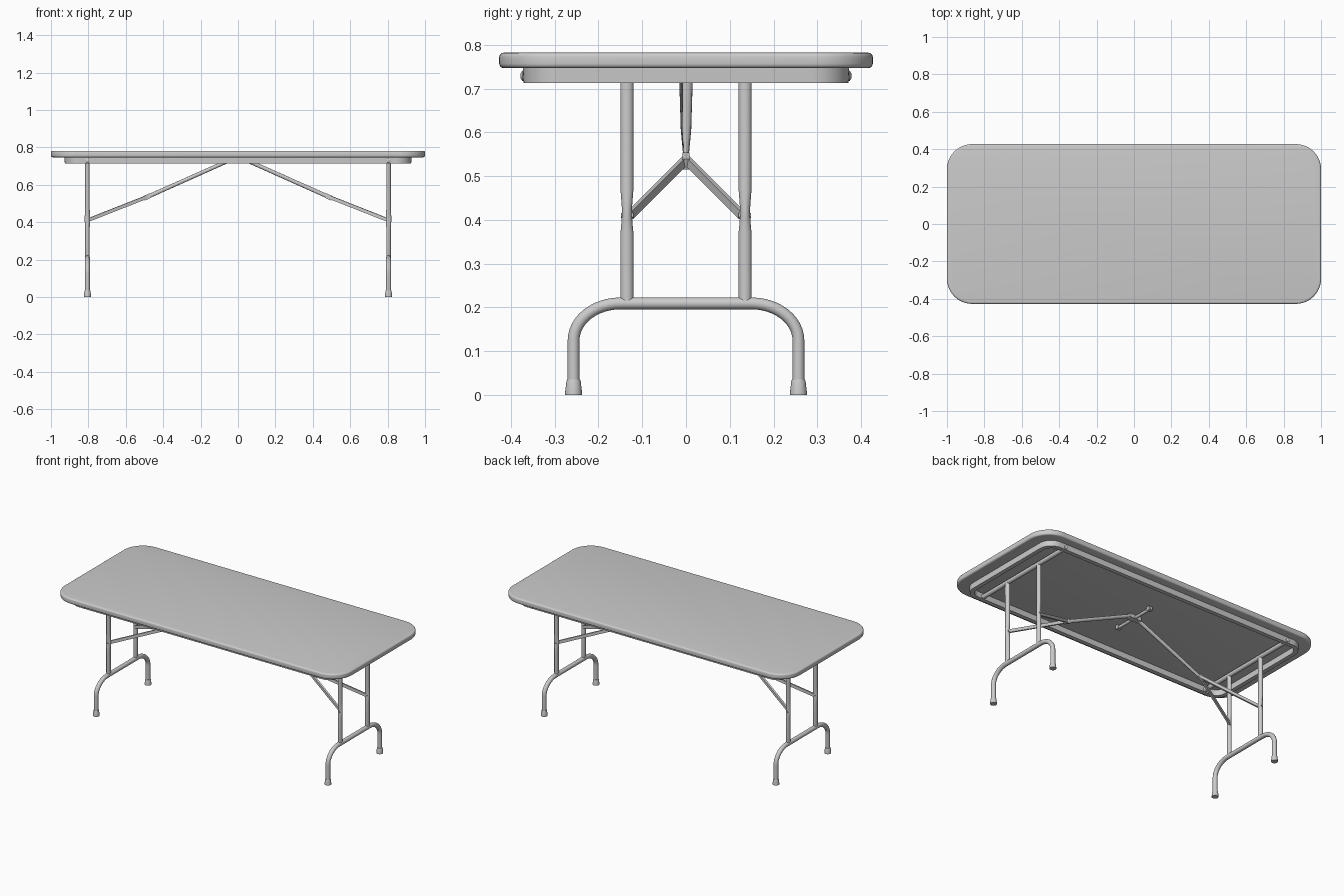
import bpy, bmesh, math
from mathutils import Vector

if "Cube" in bpy.data.objects:
    bpy.data.objects.remove(bpy.data.objects["Cube"])


def finish(name, bm, angle=35):
    bmesh.ops.recalc_face_normals(bm, faces=bm.faces)
    me = bpy.data.meshes.new(name)
    bm.to_mesh(me)
    bm.free()
    ob = bpy.data.objects.new(name, me)
    bpy.context.collection.objects.link(ob)
    bpy.ops.object.select_all(action='DESELECT')
    ob.select_set(True)
    bpy.context.view_layer.objects.active = ob
    bpy.ops.object.shade_smooth_by_angle(angle=math.radians(angle))
    return ob


def sweep(name, pts, radii, ref, sides=20, turn=0.0):
    """Tube along pts; radii are (along ref, across ref) for each point."""
    pts, ref = [Vector(p) for p in pts], Vector(ref)
    if isinstance(radii, tuple):
        radii = [radii] * len(pts)
    bm, rings = bmesh.new(), []
    for i, p in enumerate(pts):
        t = (pts[min(i + 1, len(pts) - 1)] - pts[max(i - 1, 0)]).normalized()
        u = (ref - t * ref.dot(t)).normalized()
        v = t.cross(u)
        a, b = radii[i]
        rings.append([bm.verts.new(p + u * a * math.cos(k) + v * b * math.sin(k))
                      for k in (turn + 2 * math.pi * j / sides for j in range(sides))])
    for r, q in zip(rings, rings[1:]):
        for j in range(sides):
            k = (j + 1) % sides
            bm.faces.new((r[j], r[k], q[k], q[j]))
    bm.faces.new(rings[0])
    bm.faces.new(rings[-1])
    return finish(name, bm)


def rounded_rect(hx, hy, r, n=12):
    out = []
    for q, (sx, sy) in enumerate(((1, 1), (-1, 1), (-1, -1), (1, -1))):
        for i in range(n + 1):
            a = math.pi / 2 * (q + i / n)
            out.append((sx * (hx - r) + r * math.cos(a), sy * (hy - r) + r * math.sin(a)))
    return out


def loft_outline(name, layers, closed=False):
    """Stack rounded rectangles given as (half x, half y, radius, z)."""
    bm = bmesh.new()
    rings = [[bm.verts.new((x, y, z)) for x, y in rounded_rect(hx, hy, r)]
             for hx, hy, r, z in layers]
    pairs = list(zip(rings, rings[1:]))
    if closed:
        pairs.append((rings[-1], rings[0]))
    else:
        bm.faces.new(rings[0])
        bm.faces.new(rings[-1])
    for r, q in pairs:
        for j in range(len(r)):
            k = (j + 1) % len(r)
            bm.faces.new((r[j], r[k], q[k], q[j]))
    return finish(name, bm)


# Tabletop with softly rounded rim
rim = 0.010
layers = []
for z0, a0 in ((0.747 + rim, -90), (0.782 - rim, 0)):
    for i in range(5):
        a = math.radians(a0 + 22.5 * i)
        d = rim * (1 - math.cos(a))
        layers.append((1 - d, 0.427 - d, 0.135 - d, z0 + rim * math.sin(a)))
loft_outline("tabletop", layers)

# Apron rail ring under the top
loft_outline("apron_rail", [(0.928, 0.373, 0.085, 0.748), (0.926, 0.371, 0.083, 0.713),
                            (0.900, 0.345, 0.057, 0.713), (0.898, 0.343, 0.055, 0.748)],
             closed=True)

# Centre pivot bar holding both braces
sweep("centre_pivot_bar", [(0, -0.15, 0.735), (0, 0.15, 0.735)], (0.009, 0.009), (1, 0, 0))
for sy in (-1, 1):
    sweep("pivot_bar_bracket", [(0, sy * 0.125, 0.737), (0, sy * 0.145, 0.737)],
          (0.018, 0.018), (1, 0, 0), 4, math.pi / 4)
sweep("pivot_centre_bracket", [(-0.04, 0, 0.737), (0.04, 0, 0.737)],
      (0.024, 0.018), (0, 1, 0), 4, math.pi / 4)

for sx, side in ((-1, "left"), (1, "right")):
    X = sx * 0.805

    # Hinge bar between the rails, with bolt ends
    sweep(side + "_hinge_bar", [(X, -0.35, 0.727), (X, 0.35, 0.727)], (0.0135, 0.0135), (1, 0, 0))

    # Bent foot tube
    half = [(0.15 + 0.107 * math.sin(a), 0.209 - 0.085 * (1 - math.cos(a)))
            for a in (math.pi / 2 * i / 12 for i in range(13))] + [(0.257, 0.02)]
    path = [(X, -y, z) for y, z in reversed(half)] + [(X, y, z) for y, z in half]
    sweep(side + "_foot_tube", path, (0.0135, 0.0135), (1, 0, 0))

    for sy in (-1, 1):
        Y = sy * 0.135
        # Upright post, pinched where the brace is riveted
        zs = (0.205, 0.225, 0.37, 0.395, 0.41, 0.43, 0.47, 0.727)
        ws = (0.012, 0.0148, 0.0148, 0.0125, 0.0115, 0.0118, 0.0148, 0.0148)
        sweep(side + "_post", [(X, Y, z) for z in zs],
              [(0.0265 - w if w < 0.0148 and z > 0.3 else 0.012, w)
               for z, w in zip(zs, ws)], (1, 0, 0))
        # Rubber foot cap
        sweep(side + "_foot_cap", [(X, sy * 0.257, z) for z in (0, 0.004, 0.03, 0.035)],
              [(r, r) for r in (0.0195, 0.0195, 0.0165, 0.015)], (1, 0, 0))
        # Bolt on the outside of the rail
        sweep(side + "_hinge_bolt", [(X, sy * y, 0.729) for y in (0.365, 0.374, 0.378)],
              [(0.013, 0.013), (0.012, 0.012), (0.006, 0.006)], (1, 0, 0), 12)
        # Strap arm of the Y brace
        sweep(side + "_brace_arm",
              [(X, sy * 0.128, 0.41), (sx * 0.485, sy * 0.002, 0.536)],
              (0.013, 0.008), (0, 0, 1), 4, math.pi / 4)
        # Rivet through the pinched post
        sweep(side + "_rivet", [(X, sy * 0.12, 0.41), (X, sy * 0.149, 0.41)],
              (0.006, 0.006), (1, 0, 0), 12)

    # Main brace, flattened toward the Y joint
    start, end = Vector((sx * 0.49, 0, 0.533)), Vector((sx * 0.03, sx * 0.004, 0.738))
    sweep(side + "_main_brace", [start.lerp(end, t) for t in (0, 0.06, 0.35, 1)],
          [(0.006, 0.011), (0.006, 0.011), (0.0105, 0.0105), (0.012, 0.0105)], (0, 1, 0))
    # Sliding lock collar at the joint
    d = (end - start).normalized()
    sweep(side + "_lock_collar", [start - d * 0.015, start + d * 0.022],
          (0.011, 0.018), (0, 1, 0), 4, math.pi / 4)
